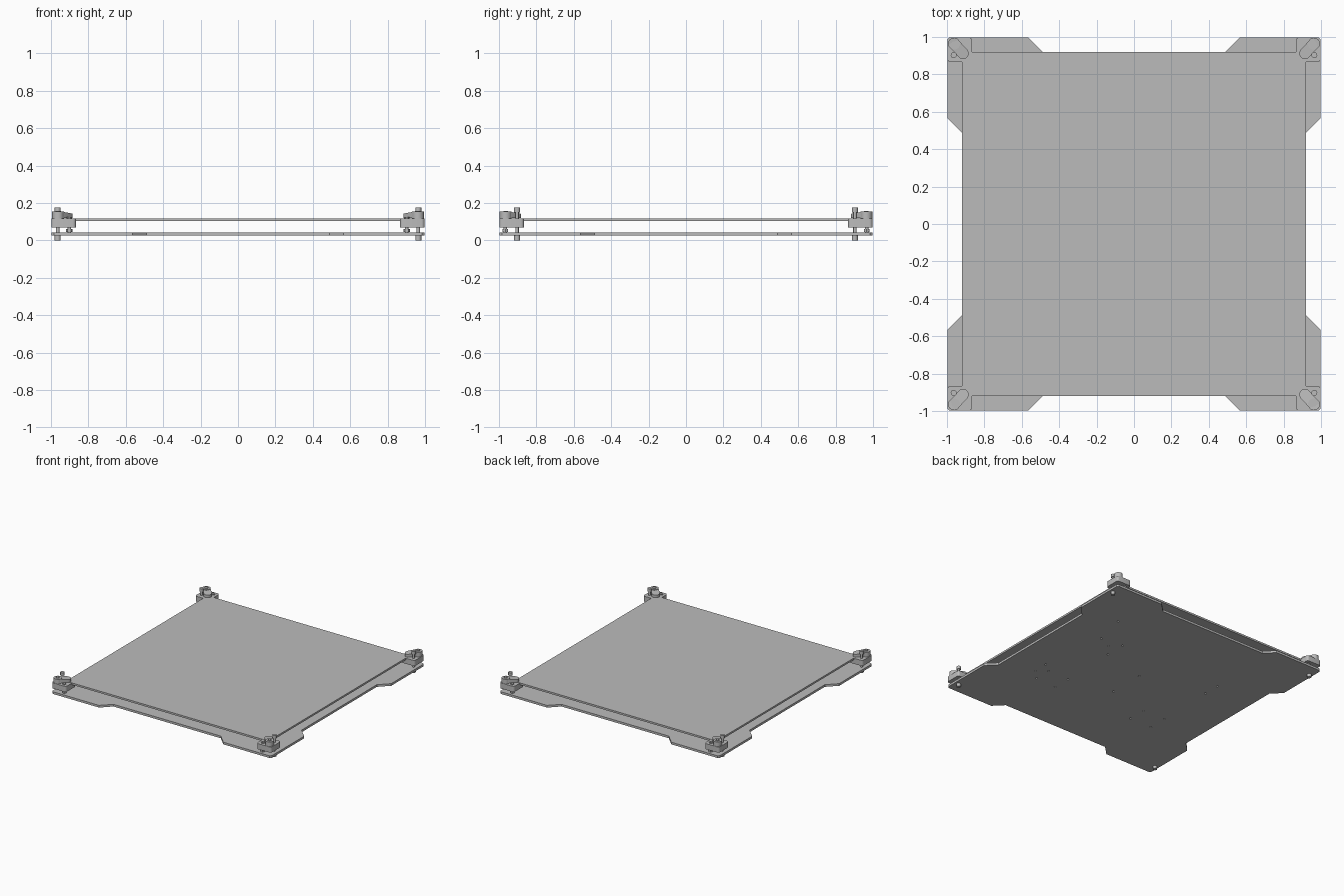
import bpy
import bmesh
from math import cos, sin, pi, atan2, hypot

if "Cube" in bpy.data.objects:
    bpy.data.objects.remove(bpy.data.objects["Cube"])

GREY = (0.5, 0.5, 0.5, 1)
grey = bpy.data.materials.new("plain grey")
grey.use_nodes = True
grey.diffuse_color = GREY
grey.node_tree.nodes["Principled BSDF"].inputs["Base Color"].default_value = GREY


def prisms(name, items):
    """One object from (outline, bottom, top) items; top may be a function of x, y."""
    bm = bmesh.new()
    for outline, low, high in items:
        top = high if callable(high) else (lambda x, y, h=high: h)
        a = [bm.verts.new((x, y, low)) for x, y in outline]
        b = [bm.verts.new((x, y, top(x, y))) for x, y in outline]
        bm.faces.new(a[::-1])
        bm.faces.new(b)
        n = len(a)
        for i in range(n):
            j = (i + 1) % n
            bm.faces.new((a[i], a[j], b[j], b[i]))
    bmesh.ops.recalc_face_normals(bm, faces=bm.faces)
    mesh = bpy.data.meshes.new(name)
    bm.to_mesh(mesh)
    bm.free()
    mesh.materials.append(grey)
    obj = bpy.data.objects.new(name, mesh)
    bpy.context.collection.objects.link(obj)
    return obj


def smooth(obj):
    bpy.ops.object.select_all(action='DESELECT')
    obj.select_set(True)
    bpy.context.view_layer.objects.active = obj
    bpy.ops.object.shade_smooth_by_angle()


def circle(x, y, r, n=20):
    return [(x + r * cos(2 * pi * i / n), y + r * sin(2 * pi * i / n)) for i in range(n)]


def rounded_box(x, y, half, r, n=5):
    pts = []
    for k, (sx, sy) in enumerate(((1, 1), (-1, 1), (-1, -1), (1, -1))):
        for i in range(n + 1):
            t = (k + i / n) * pi / 2
            pts.append((x + sx * (half - r) + r * cos(t), y + sy * (half - r) + r * sin(t)))
    return pts


def capsule(p, q, r, n=10):
    t = atan2(q[1] - p[1], q[0] - p[0])
    pts = []
    for c, start in ((q, t - pi / 2), (p, t + pi / 2)):
        pts += [(c[0] + r * cos(start + pi * i / n), c[1] + r * sin(start + pi * i / n))
                for i in range(n + 1)]
    return pts


# Lower plate: rounded corners, and a shallow recess along every side
side = [(0.985, -0.997), (0.997, -0.985), (0.997, -0.565), (0.92, -0.488),
        (0.92, 0.488), (0.997, 0.565)]
outline = []
for c, s in ((1, 0), (0, 1), (-1, 0), (0, -1)):
    outline += [(x * c - y * s, x * s + y * c) for x, y in side]
lower = prisms("lower_plate", [(outline, 0.025, 0.043)])

# Small mounting holes through the lower plate
holes = [(-.55, .32), (-.55, .18), (-.56, -.31), (-.56, -.47), (-.36, -.32), (-.36, -.47),
         (0, .06), (0, -.24), (.39, .33), (.47, .26), (.58, .31), (.39, .16), (.65, .59),
         (.38, -.32), (.38, -.47), (.65, -.26), (.57, -.32), (.65, -.38), (.57, -.46)]
drill = prisms("hole_cutter", [(circle(x, y, 0.008, 12), 0, 0.07) for x, y in holes])
drill.hide_render = True
drill.hide_viewport = True
drill.display_type = 'WIRE'
cut = lower.modifiers.new("holes", 'BOOLEAN')
cut.object = drill
cut.operation = 'DIFFERENCE'
cut.solver = 'EXACT'

# Upper plate
prisms("upper_plate", [([(-.92, -.92), (.92, -.92), (.92, .92), (-.92, .92)], 0.103, 0.118)])

# Corner fittings: holder block, swinging clamp, levelling screw and lock screw
for sx in (-1, 1):
    for sy in (-1, 1):
        tag = ("back" if sy > 0 else "front") + ("_left" if sx > 0 else "_right")
        block = prisms(tag + "_holder",
                       [(rounded_box(sx * 0.932, sy * 0.932, 0.066, 0.018), 0.07, 0.116)])
        smooth(block)

        pivot = (sx * 0.962, sy * 0.964)
        tip = (sx * 0.914, sy * 0.912)

        def slope(x, y):
            return 0.153 - 0.2 * max(0, hypot(x - pivot[0], y - pivot[1]) - 0.034)

        clamp = prisms(tag + "_clamp", [(capsule(pivot, tip, 0.03), 0.119, slope)])
        smooth(clamp)
        smooth(prisms(tag + "_clamp_boss", [(circle(*pivot, 0.032), 0.11, 0.153)]))
        prisms(tag + "_clamp_screw", [(circle(*pivot, 0.015, 6), 0.15, 0.158)])

        x, y = sx * 0.964, sy * 0.903
        smooth(prisms(tag + "_levelling_screw", [
            (circle(x, y, 0.009), 0.01, 0.17),
            (circle(x, y, 0.016), 0.0, 0.025),
            (circle(x, y, 0.016), 0.15, 0.175)]))

        x, y = sx * 0.902, sy * 0.966
        smooth(prisms(tag + "_lock_screw", [
            (circle(x, y, 0.009), 0.03, 0.125),
            (circle(x, y, 0.017, 6), 0.046, 0.062),
            (circle(x, y, 0.015, 6), 0.112, 0.124)]))
